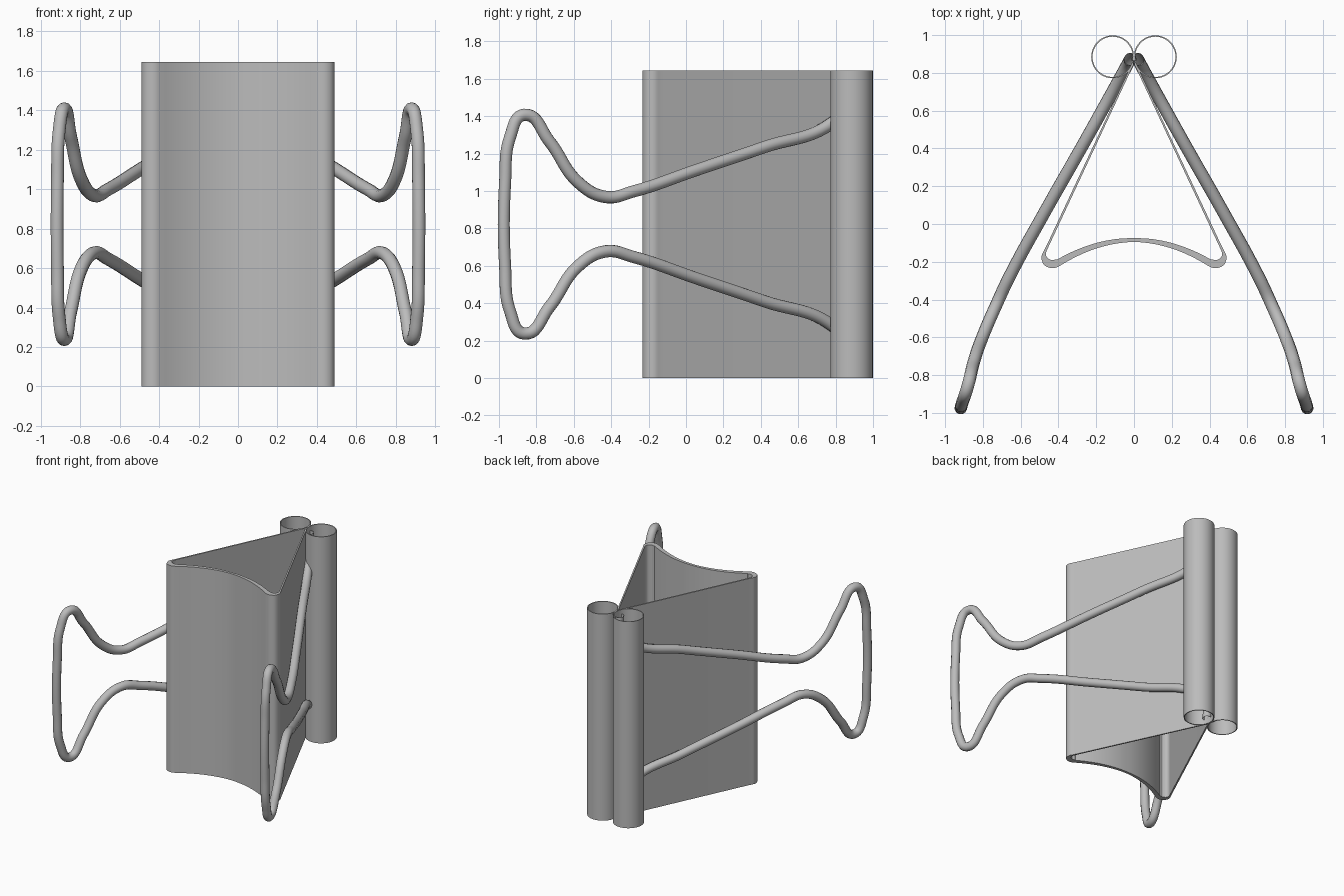
import bpy
import bmesh
from math import radians, cos, sin, pi
from mathutils import Vector

HEIGHT = 1.645
MID = HEIGHT / 2

if "Cube" in bpy.data.objects:
    bpy.data.objects.remove(bpy.data.objects["Cube"], do_unlink=True)

steel = bpy.data.materials.new("steel grey")
steel.use_nodes = True
colour = (0.5, 0.5, 0.5, 1)
steel.diffuse_color = colour
steel.node_tree.nodes["Principled BSDF"].inputs["Base Color"].default_value = colour


def smooth(obj, angle=30):
    bpy.ops.object.select_all(action='DESELECT')
    obj.select_set(True)
    bpy.context.view_layer.objects.active = obj
    bpy.ops.object.shade_smooth_by_angle(angle=radians(angle))


def ribbon(name, path, closed=False):
    """Upright sheet following (x, y, thickness) points, extruded to full height."""
    bm = bmesh.new()
    count = len(path)
    rows = []
    for i, (x, y, thick) in enumerate(path):
        a = path[(i - 1) % count] if closed else path[max(i - 1, 0)]
        b = path[(i + 1) % count] if closed else path[min(i + 1, count - 1)]
        side = Vector((b[1] - a[1], a[0] - b[0])).normalized() * thick / 2
        rows.append([bm.verts.new((x + s * side.x, y + s * side.y, z))
                     for s, z in ((1, 0), (1, HEIGHT), (-1, HEIGHT), (-1, 0))])
    for i in range(count if closed else count - 1):
        a, b = rows[i], rows[(i + 1) % count]
        for k in range(4):
            n = (k + 1) % 4
            bm.faces.new((a[k], b[k], b[n], a[n]))
    if not closed:
        bm.faces.new(rows[0])
        bm.faces.new(rows[-1])
    bmesh.ops.recalc_face_normals(bm, faces=bm.faces)
    mesh = bpy.data.meshes.new(name)
    bm.to_mesh(mesh)
    bm.free()
    mesh.materials.append(steel)
    obj = bpy.data.objects.new(name, mesh)
    bpy.context.collection.objects.link(obj)
    smooth(obj)
    return obj


# Spring body: bowed front, thick rounded corners, thin flat sides
half = []
for i in range(17):
    t = i / 16
    half.append((0.4 * t, -0.085 - 0.12 * t * t, 0.02 + 0.016 * t))
for i in range(13):
    t = i / 12
    a = radians(-120 + 145 * t)
    half.append((0.432 + 0.045 * cos(a), -0.168 + 0.045 * sin(a),
                 0.014 + 0.028 * min(1, 2 * (1 - t))))
half += [(0.46, -0.122, 0.012), (0.005, 0.85, 0.01)]
ribbon("spring_body", [(-x, y, t) for x, y, t in reversed(half[1:])] + half)

# Rolled hinge tubes and wire handles, one per side
arm = [(0.022, 0.868, 1.61), (0.024, 0.865, 1.47), (0.07, 0.78, 1.363),
       (0.27, 0.42, 1.235), (0.48, 0.05, 1.11), (0.66, -0.28, 0.998),
       (0.73, -0.43, 0.968), (0.795, -0.58, 1.05), (0.848, -0.73, 1.265),
       (0.882, -0.865, 1.407), (0.907, -0.94, 1.29), (0.915, -0.967, 1.05)]
for side, sx in (("left", 1), ("right", -1)):
    circle = [(sx * 0.113 + 0.11 * cos(2 * pi * i / 48),
               0.885 + 0.11 * sin(2 * pi * i / 48), 0.007) for i in range(48)]
    ribbon(side + "_hinge_tube", circle, closed=True)

    curve = bpy.data.curves.new(side + "_wire_handle", 'CURVE')
    curve.dimensions = '3D'
    curve.bevel_depth = 0.033
    curve.bevel_resolution = 4
    curve.resolution_u = 10
    points = arm + [(x, y, 2 * MID - z) for x, y, z in reversed(arm)]
    spline = curve.splines.new('BEZIER')
    spline.bezier_points.add(len(points) - 1)
    for bp, (x, y, z) in zip(spline.bezier_points, points):
        bp.co = (sx * x, y, z)
        bp.handle_left_type = bp.handle_right_type = 'AUTO'
    curve.materials.append(steel)
    handle = bpy.data.objects.new(side + "_wire_handle", curve)
    bpy.context.collection.objects.link(handle)
    bpy.ops.object.select_all(action='DESELECT')
    handle.select_set(True)
    bpy.context.view_layer.objects.active = handle
    bpy.ops.object.convert(target='MESH')
    smooth(bpy.context.view_layer.objects.active, 60)
